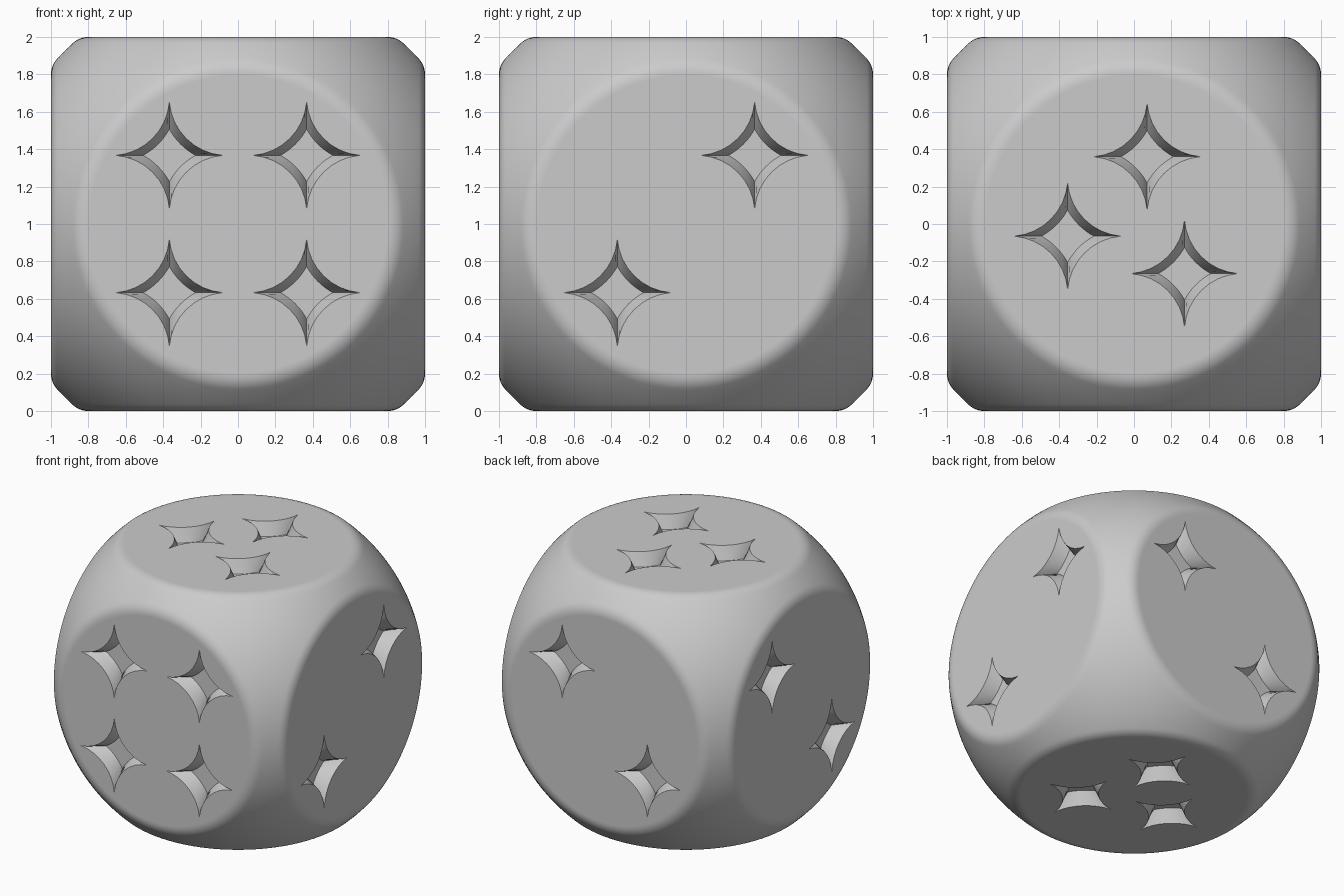
import bpy
import bmesh
from math import atan2, sin, cos, sqrt, hypot
from mathutils import Vector

if "Cube" in bpy.data.objects:
    bpy.data.objects.remove(bpy.data.objects["Cube"])

BALL = 1.31        # radius of the rounded corners
FLAT = 0.80        # radius of each flat disc
TIP = 0.285        # star tip distance at the surface
FLOOR_TIP = 0.14   # star tip distance at the pit floor
CURVE = 0.31       # offset of the centres of the star's concave arcs
DEPTH = 0.10
STEPS = 8

# Rim fillet tangent to both the flat disc and the ball
FILLET = (BALL**2 - 1 - FLAT**2) / (2 * BALL - 2)
RIM_ANGLE = atan2(FLAT, 1 - FILLET)

X, Y, Z = Vector((1, 0, 0)), Vector((0, 1, 0)), Vector((0, 0, 1))
P = 0.367
TWO = [(P, P), (-P, -P)]
THREE = [(0.07, 0.36), (-0.355, -0.065), (0.27, -0.265)]
FOUR = [(a, b) for a in (-P, P) for b in (-P, P)]

# Outward direction, two in-plane axes and star positions for each side
SIDES = [
    (-Y, X, Z, FOUR), (Y, X, Z, TWO),
    (X, Y, Z, TWO), (-X, Y, Z, TWO),
    (Z, X, Y, THREE), (-Z, X, Y, THREE),
]


def star_points(tip):
    """Four-pointed star made of concave circular arcs."""
    radius = hypot(CURVE - tip, CURVE)
    start = atan2(-CURVE, tip - CURVE)
    end = atan2(tip - CURVE, -CURVE)
    quarter = []
    for i in range(STEPS):
        t = start + (end - start) * i / STEPS
        quarter.append((CURVE + radius * cos(t), CURVE + radius * sin(t)))
    points = []
    for _ in range(4):
        points += quarter
        quarter = [(-b, a) for a, b in quarter]
    return points


def add_pit(bm, n, u, v, centre):
    """Tapered star pit; returns its rim edges."""
    def ring(tip, height):
        return [bm.verts.new(n * height + u * (centre[0] + a) + v * (centre[1] + b))
                for a, b in star_points(tip)]
    rim, floor = ring(TIP, 1), ring(FLOOR_TIP, 1 - DEPTH)
    count = len(rim)
    for i in range(count):
        j = (i + 1) % count
        bm.faces.new((rim[i], rim[j], floor[j], floor[i]))
    bm.faces.new(floor)
    return [bm.edges.get((rim[i], rim[(i + 1) % count])) for i in range(count)]


def set_ring(verts, n, angle):
    """Place rim vertices on the fillet at the given angle."""
    radius = FLAT + FILLET * sin(angle)
    height = 1 - FILLET + FILLET * cos(angle)
    for vert in verts:
        flat = vert.co - n * vert.co.dot(n)
        vert.co = flat.normalized() * radius + n * height


# Ball with six openings where the sides go
bm = bmesh.new()
bmesh.ops.create_icosphere(bm, subdivisions=6, radius=BALL)
cut_height = BALL * cos(RIM_ANGLE)
for n, u, v, stars in SIDES:
    bmesh.ops.bisect_plane(bm, geom=bm.verts[:] + bm.edges[:] + bm.faces[:],
                           plane_co=n * cut_height, plane_no=n, clear_outer=True)
bmesh.ops.remove_doubles(bm, verts=bm.verts[:], dist=0.004)

# Rounded rim, flat disc and star pits on each side
for n, u, v, stars in SIDES:
    loop = [e for e in bm.edges if e.is_boundary
            and all(abs(w.co.dot(n) - cut_height) < 0.01 for w in e.verts)]
    set_ring({w for e in loop for w in e.verts}, n, RIM_ANGLE)
    for i in range(1, STEPS + 1):
        made = bmesh.ops.extrude_edge_only(bm, edges=loop)["geom"]
        ring = [g for g in made if isinstance(g, bmesh.types.BMVert)]
        loop = [g for g in made if isinstance(g, bmesh.types.BMEdge)
                and g.is_boundary and all(w in ring for w in g.verts)]
        set_ring(ring, n, RIM_ANGLE * (1 - i / STEPS))
    for centre in stars:
        loop += add_pit(bm, n, u, v, centre)
    bmesh.ops.triangle_fill(bm, edges=loop, use_beauty=True, normal=n)

bmesh.ops.recalc_face_normals(bm, faces=bm.faces[:])
bmesh.ops.translate(bm, verts=bm.verts[:], vec=Z)
mesh = bpy.data.meshes.new("die_body")
bm.to_mesh(mesh)
bm.free()
die = bpy.data.objects.new("die_body", mesh)
bpy.context.collection.objects.link(die)

# Plain grey material
grey = bpy.data.materials.new("plain_grey")
grey.use_nodes = True
colour = (0.6, 0.6, 0.6, 1)
grey.diffuse_color = colour
grey.node_tree.nodes["Principled BSDF"].inputs["Base Color"].default_value = colour
mesh.materials.append(grey)

# Smooth rounded areas, flat discs and pit floors
bpy.context.view_layer.objects.active = die
die.select_set(True)
bpy.ops.object.shade_smooth_by_angle(angle=0.5)
for poly in mesh.polygons:
    if max(abs(c) for c in poly.normal) > 0.9999:
        poly.use_smooth = False
